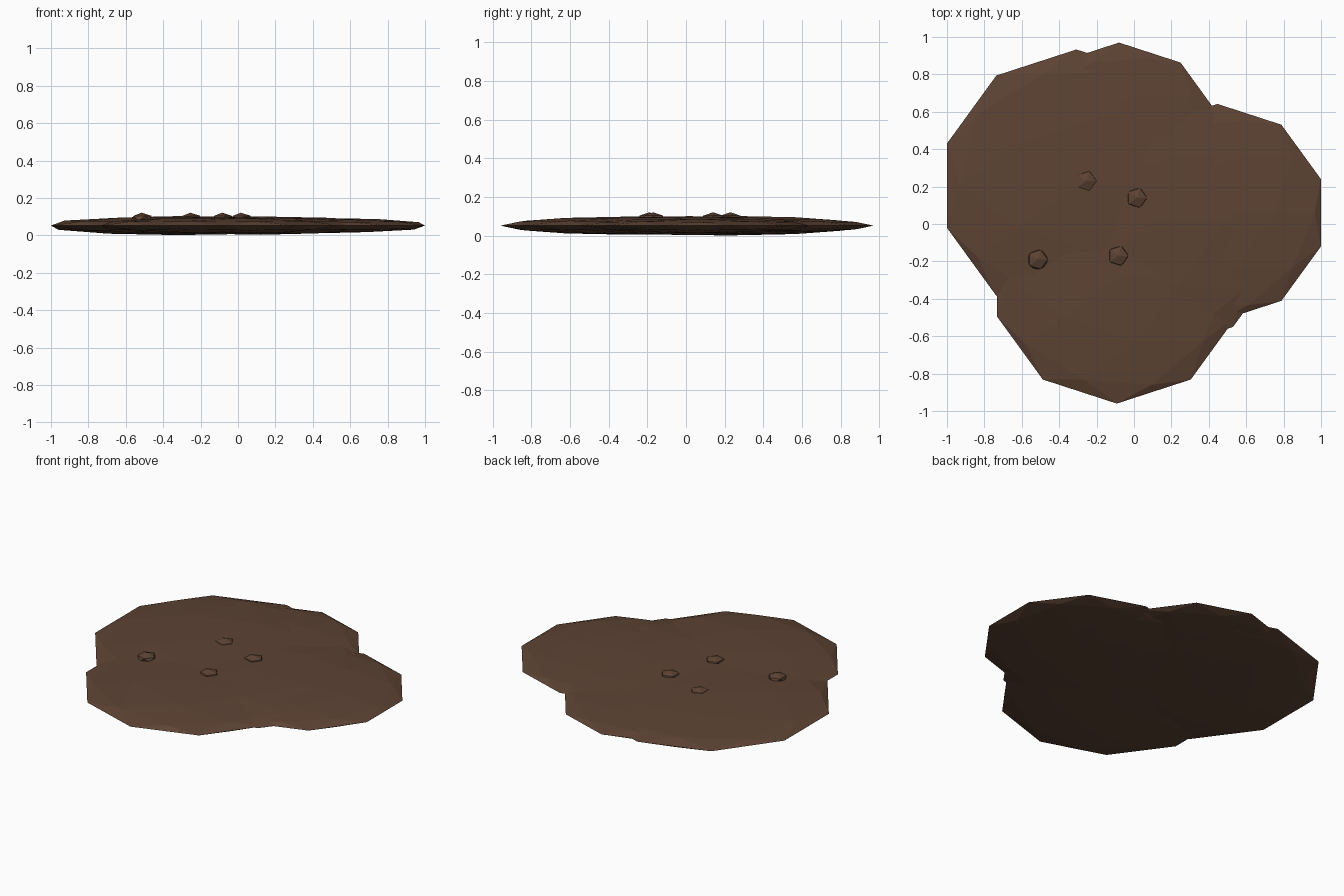
import bpy

if "Cube" in bpy.data.objects:
    bpy.data.objects.remove(bpy.data.objects["Cube"])

mud = bpy.data.materials.new("mud_brown")
mud.diffuse_color = (0.110, 0.056, 0.034, 1)
mud.use_nodes = True
mud.node_tree.nodes["Principled BSDF"].inputs["Base Color"].default_value = mud.diffuse_color


def blob(name, x, y, z, radius, height, subdivisions):
    """Faceted ball squashed to the given half height."""
    bpy.ops.mesh.primitive_ico_sphere_add(
        subdivisions=subdivisions, radius=1, location=(x, y, z))
    ob = bpy.context.object
    ob.name = name
    ob.scale = (radius, radius, height)
    bpy.ops.object.transform_apply(location=False, rotation=False, scale=True)
    ob.data.materials.append(mud)
    return ob


# Overlapping flat lobes of the puddle: x, y, radius
FLATNESS = 0.07
LEVEL = 0.052
lobes = {
    "puddle_middle": (0.118, 0.016, 0.70),
    "puddle_left": (-0.308, 0.205, 0.728),
    "puddle_right": (0.446, 0.060, 0.582),
    "puddle_front": (-0.092, -0.287, 0.673),
    "puddle_back": (-0.080, 0.410, 0.560),
}
for name, (x, y, r) in lobes.items():
    blob(name, x, y, LEVEL, r, r * FLATNESS, 2)

# Small bubbles poking out of the surface
for i, (x, y) in enumerate([(-0.515, -0.19), (-0.085, -0.17),
                            (0.015, 0.14), (-0.255, 0.23)]):
    blob(f"mud_bubble_{i + 1}", x, y, 0.09, 0.06, 0.031, 1)
